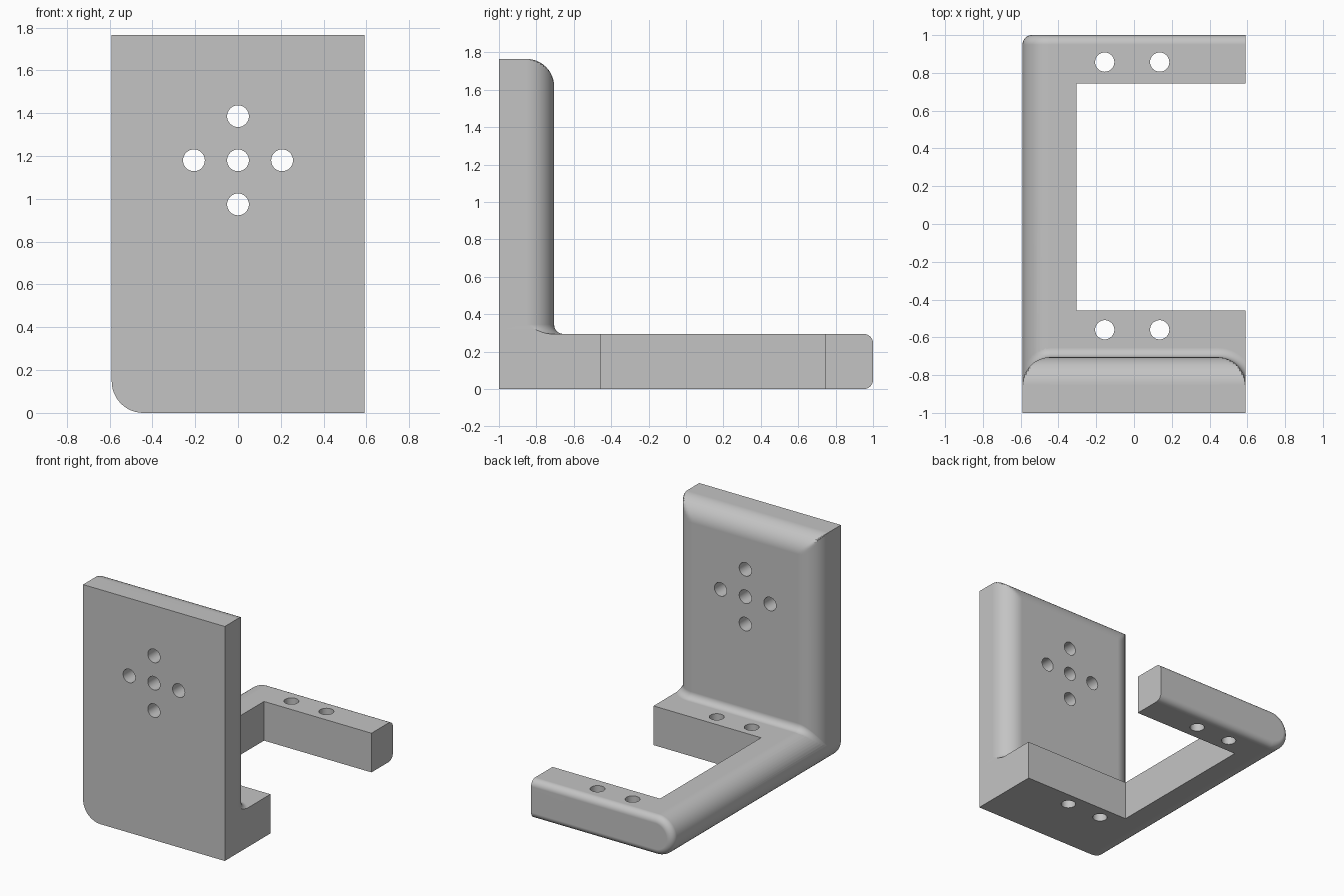
import bpy, bmesh, math

if "Cube" in bpy.data.objects:
    bpy.data.objects.remove(bpy.data.objects["Cube"])

R = 0.1475            # large edge radius, half the foot height
H = 2 * R             # foot height and plate thickness
W = 0.59              # half width
F = 0.05              # small fillet radius
TOP = 1.765
CY = -1 + H - R       # centre line of the plate's rounded back corners
CX = W - R
N = 12                # arc segments

grey = bpy.data.materials.new("grey")
grey.diffuse_color = (0.55, 0.55, 0.55, 1)
grey.use_nodes = True
grey.node_tree.nodes["Principled BSDF"].inputs["Base Color"].default_value = grey.diffuse_color


def loft(name, rings):
    """Join rings with equal point counts into a closed solid."""
    bm = bmesh.new()
    vs = [[bm.verts.new(p) for p in ring] for ring in rings]
    n = len(vs[0])
    for a, b in zip(vs, vs[1:]):
        for i in range(n):
            j = (i + 1) % n
            bm.faces.new((a[i], a[j], b[j], b[i]))
    caps = [bm.faces.new(vs[0]), bm.faces.new(vs[-1])]
    bmesh.ops.triangulate(bm, faces=caps[:1])
    bmesh.ops.remove_doubles(bm, verts=bm.verts[:], dist=1e-5)
    bmesh.ops.recalc_face_normals(bm, faces=bm.faces[:])
    me = bpy.data.meshes.new(name)
    bm.to_mesh(me)
    bm.free()
    me.materials.append(grey)
    ob = bpy.data.objects.new(name, me)
    bpy.context.collection.objects.link(ob)
    return ob


def combine(ob, tool, op):
    """Apply a boolean and remove the tool."""
    m = ob.modifiers.new("bool", 'BOOLEAN')
    m.object, m.operation, m.solver = tool, op, 'EXACT'
    bpy.ops.object.select_all(action='DESELECT')
    bpy.context.view_layer.objects.active = ob
    ob.select_set(True)
    bpy.ops.object.modifier_apply(modifier=m.name)
    bpy.data.objects.remove(tool)


def foot_z(x):
    """Height of the foot's upper surface, round along its left side."""
    d = min(max(0, -CX - x), R)
    return R + math.sqrt(max(0, R * R - d * d))


def foot_ring(y, inset):
    r = R - inset
    arc = [math.pi / 2 + math.pi * i / (2 * N) for i in range(2 * N + 1)]
    pts = [(-CX + r * math.cos(a), y, R + r * math.sin(a)) for a in arc]
    return pts + [(W, y, R - r), (W, y, R + r)]


def plate_ring(o, h):
    """Plate outline spread by o, at height h above the foot's surface."""
    a0 = math.acos(min(1, R / (R + o)))
    pts = [(W, -1, H + h)]
    for i in range(N + 1):                      # right corner, cut at the side
        a = a0 + (math.pi / 2 - a0) * i / N
        pts.append((CX + (R + o) * math.cos(a), CY + (R + o) * math.sin(a), H + h))
    for i in range(N, -1, -1):                  # left corner, fillet fades out
        a = math.pi / 2 * i / N
        s = math.sin(a) ** 2
        x = -CX - (R + o * s) * math.cos(a)
        pts.append((x, CY + (R + o * s) * math.sin(a), foot_z(x) + h * s))
    return pts + [(-W, -1, R)]


# foot: bar with a half-round left side and a softened back end
rings = [foot_ring(-1, 0)]
for i in range(9):
    t = math.pi / 2 * i / 8
    rings.append(foot_ring(1 - F + F * math.sin(t), F * (1 - math.cos(t))))
bracket = loft("mounting_bracket", rings)

# opening that leaves two arms
x0, x1, y0, y1 = -0.305, 0.8, -0.457, 0.745
combine(bracket, loft("arm_gap", [[(x0, y0, z), (x1, y0, z), (x1, y1, z), (x0, y1, z)]
                                  for z in (-0.2, 0.6)]), 'DIFFERENCE')

# upright plate: buried base, fillet to the foot, walls, rounded top
base = [(x * 0.97, y * 0.99, z - 0.03) for x, y, z in plate_ring(F, 0)]
rings = [base]
for i in range(9):
    u = math.pi / 2 * (1 - i / 8)
    rings.append(plate_ring(F - F * math.cos(u), F - F * math.sin(u)))
for i in range(N + 1):
    t = math.pi / 2 * i / N
    rings.append([(x, min(y, CY + R * math.cos(t)), TOP - R + R * math.sin(t))
                  for x, y, z in plate_ring(0, 0)])
combine(bracket, loft("plate", rings), 'UNION')


def circle(r, f, n=32):
    return [f(r * math.cos(2 * math.pi * i / n), r * math.sin(2 * math.pi * i / n))
            for i in range(n)]


# screw holes through the arms
for x in (-0.155, 0.136):
    for y in (-0.56, 0.857):
        combine(bracket, loft("arm_hole", [circle(0.051, lambda a, b: (x + a, y + b, z))
                                           for z in (-0.1, 0.5)]), 'DIFFERENCE')

# cross of holes through the plate
for x, z in ((0, 1.18), (0.206, 1.18), (-0.206, 1.18), (0, 1.386), (0, 0.974)):
    combine(bracket, loft("plate_hole", [circle(0.051, lambda a, b: (x + a, y, z + b))
                                         for y in (-1.2, -0.5)]), 'DIFFERENCE')

# smooth curves, crisp edges
bpy.ops.object.shade_smooth_by_angle(angle=math.radians(30))
wn = bracket.modifiers.new("flat_normals", 'WEIGHTED_NORMAL')
wn.keep_sharp = True
